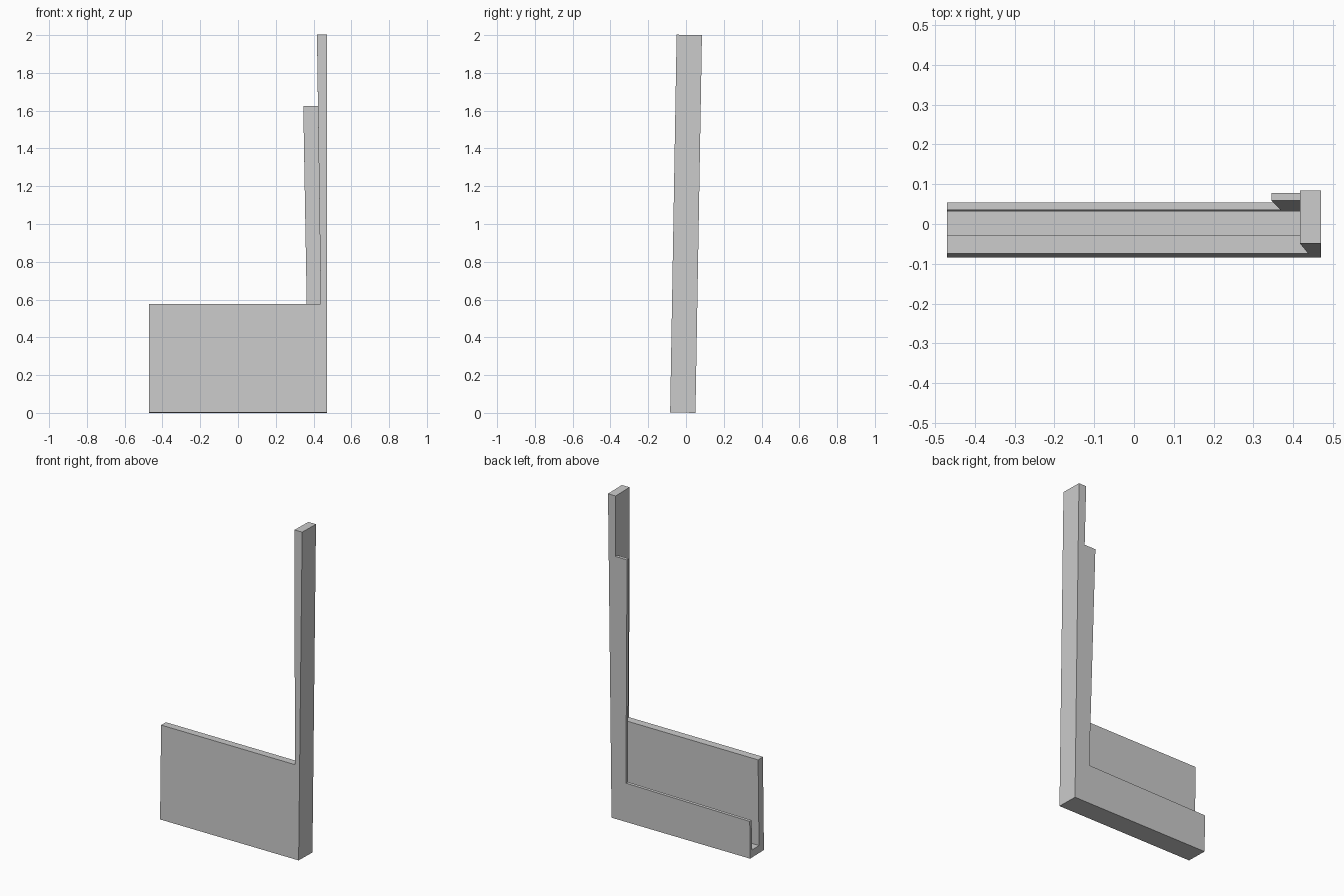
import bpy
import bmesh
from mathutils import Matrix

old = bpy.data.objects.get("Cube")
if old:
    bpy.data.objects.remove(old, do_unlink=True)

TILT = 0.0172                 # slight backward lean
FRONT, BACK = -0.084, 0.050   # depth at the base
SLOT = (-0.037, 0.031)        # gap between front plate and back lip
SIDE, TOP, OVER = 0.47, 2.0, 2.2
FLOOR, PLATE, FLANGE = 0.046, 0.575, 1.625

grey = bpy.data.materials.new("plain_grey")
grey.use_nodes = True
grey.diffuse_color = (0.6, 0.6, 0.6, 1)
grey.node_tree.nodes["Principled BSDF"].inputs["Base Color"].default_value = grey.diffuse_color


def post_x(z):
    """Inner edge of the tapering post."""
    return 0.446 - 0.014 * z


def flange_x(z):
    """Inner edge of the upright back flange."""
    return 0.374 - 0.0175 * z


def prism(name, outline, y0, y1):
    """Extrude an x-z outline from y0 to y1."""
    bm = bmesh.new()
    face = bm.faces.new([bm.verts.new((x, y0, z)) for x, z in outline])
    ext = bmesh.ops.extrude_face_region(bm, geom=[face])
    verts = [v for v in ext["geom"] if isinstance(v, bmesh.types.BMVert)]
    bmesh.ops.translate(bm, verts=verts, vec=(0, y1 - y0, 0))
    bmesh.ops.recalc_face_normals(bm, faces=bm.faces)
    mesh = bpy.data.meshes.new(name)
    bm.to_mesh(mesh)
    bm.free()
    mesh.materials.append(grey)
    obj = bpy.data.objects.new(name, mesh)
    bpy.context.collection.objects.link(obj)
    return obj


# Full block that the bracket is cut from
bracket = prism("corner_bracket", [(-SIDE, 0), (SIDE, 0), (SIDE, TOP), (-SIDE, TOP)], FRONT, BACK)

# Channel behind the front plate, above the floor
slot = prism("slot_cutter", [(-1, FLOOR), (post_x(FLOOR), FLOOR), (post_x(OVER), OVER), (-1, OVER)], *SLOT)

# Space above the front plate
front = prism("front_cutter", [(-1, PLATE), (post_x(PLATE), PLATE), (post_x(OVER), OVER), (-1, OVER)],
              -0.3, 0.01)

# Space around the low back lip and the upright flange
back = prism("back_cutter", [(-1, 0.224), (flange_x(0.24), 0.24), (flange_x(FLANGE), FLANGE),
                             (post_x(FLANGE), FLANGE), (post_x(OVER), OVER), (-1, OVER)], -0.01, 0.3)

cutters = [slot, front, back]
for cutter in cutters:
    cutter.hide_render = True
    mod = bracket.modifiers.new(cutter.name, "BOOLEAN")
    mod.operation, mod.solver, mod.object = "DIFFERENCE", "EXACT", cutter

# Apply the cuts, then lean the bracket back
deps = bpy.context.evaluated_depsgraph_get()
mesh = bpy.data.meshes.new_from_object(bracket.evaluated_get(deps))
bracket.modifiers.clear()
bracket.data = mesh
for cutter in cutters:
    bpy.data.objects.remove(cutter, do_unlink=True)
mesh.transform(Matrix.Translation((0, 0, 0.001)) @ Matrix.Rotation(-TILT, 4, "X"))
